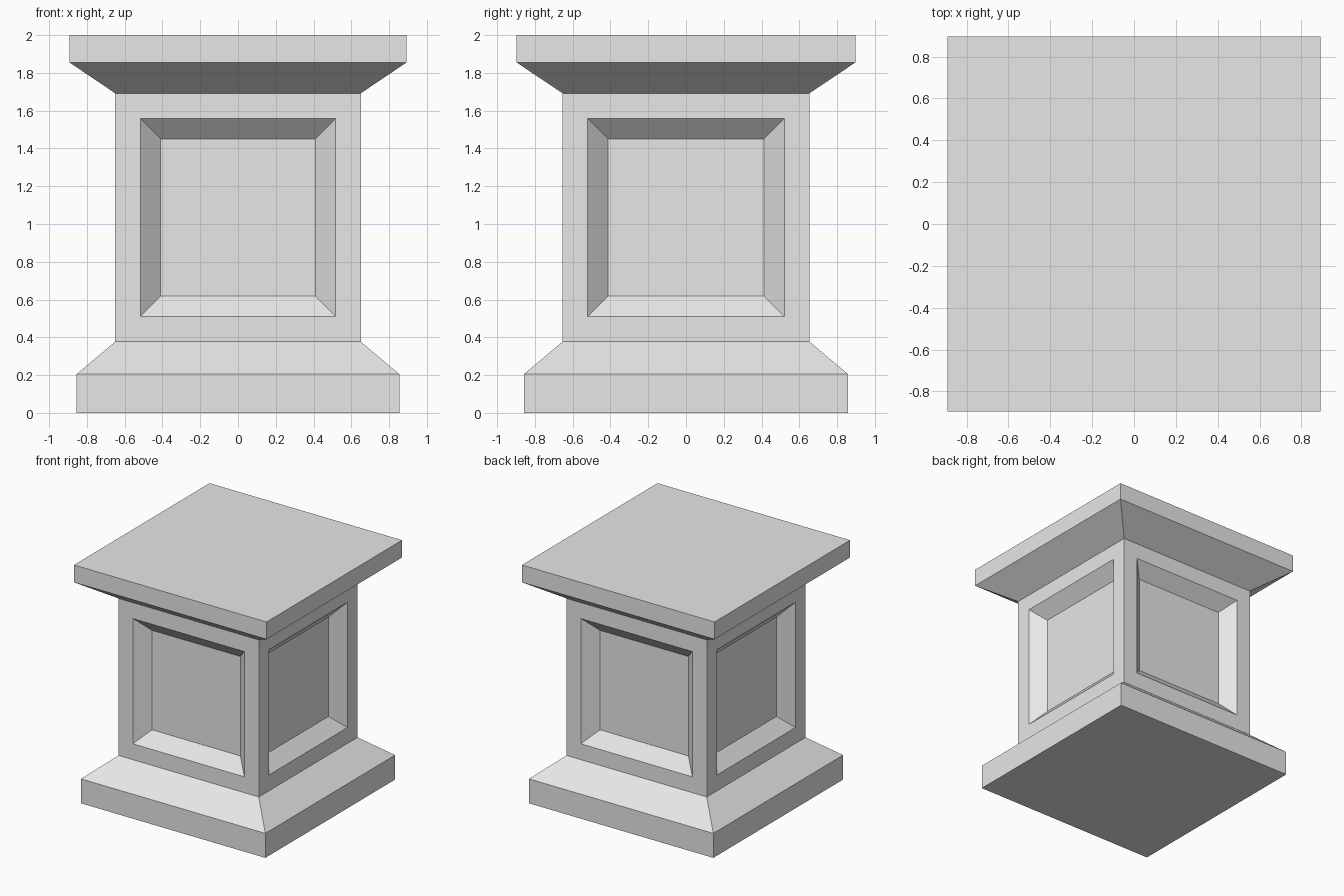
import bpy
import bmesh

if "Cube" in bpy.data.objects:
    bpy.data.objects.remove(bpy.data.objects["Cube"], do_unlink=True)

# Plain stone colour
stone = bpy.data.materials.new("stone_grey")
stone.use_nodes = True
colour = (0.8, 0.8, 0.8, 1)
stone.diffuse_color = colour
stone.node_tree.nodes["Principled BSDF"].inputs["Base Color"].default_value = colour

# Square profile, bottom to top: (half width, height)
PROFILE = [
    (0.854, 0.0), (0.854, 0.205),   # plinth
    (0.65, 0.377),                  # sloped base moulding
    (0.65, 1.692),                  # shaft
    (0.892, 1.855), (0.892, 2.0),   # flared cornice and cap
]
SHAFT = 2          # profile segment that carries the panels
DEPTH_RATIO = 1.005

bm = bmesh.new()
rings = [
    [bm.verts.new((w * sx, w * sy * DEPTH_RATIO, z))
     for sx, sy in ((-1, -1), (1, -1), (1, 1), (-1, 1))]
    for w, z in PROFILE
]

# Skin the profile and close both ends
shaft_faces = []
for level, (low, high) in enumerate(zip(rings, rings[1:])):
    for i in range(4):
        j = (i + 1) % 4
        face = bm.faces.new((low[i], low[j], high[j], high[i]))
        if level == SHAFT:
            shaft_faces.append(face)
bm.faces.new(reversed(rings[0]))
bm.faces.new(rings[-1])
bm.normal_update()

# Recessed panels: flat border, then a bevelled step inward
bmesh.ops.inset_individual(bm, faces=shaft_faces, thickness=0.133,
                           use_even_offset=True)
bm.normal_update()
bmesh.ops.inset_individual(bm, faces=shaft_faces, thickness=0.108,
                           depth=-0.1, use_even_offset=True)
bm.normal_update()

mesh = bpy.data.meshes.new("pedestal")
bm.to_mesh(mesh)
bm.free()
mesh.materials.append(stone)
pedestal = bpy.data.objects.new("pedestal", mesh)
bpy.context.collection.objects.link(pedestal)
